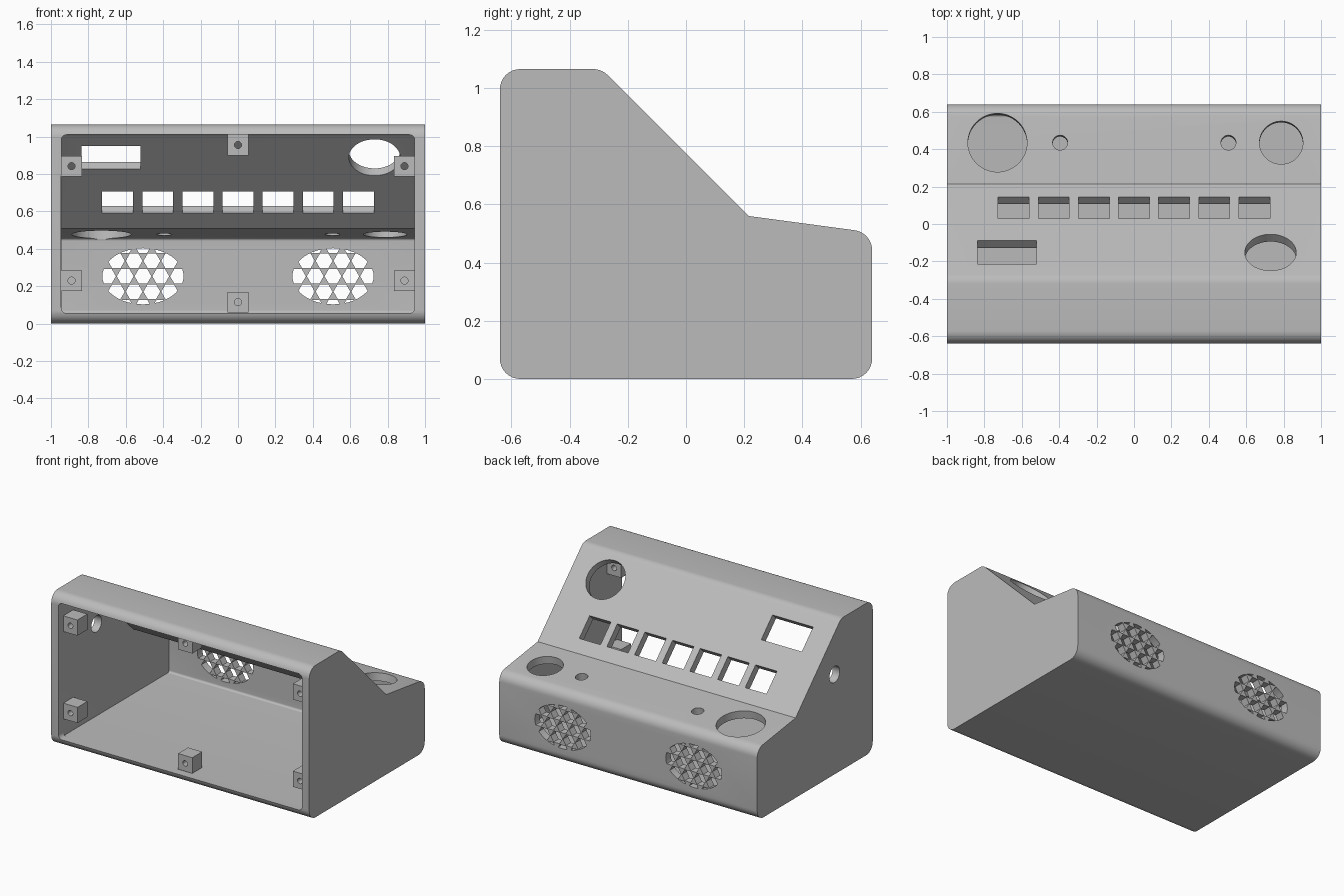
import bpy, bmesh, math
from mathutils import Matrix, Vector

if "Cube" in bpy.data.objects:
    bpy.data.objects.remove(bpy.data.objects["Cube"])

WALL = 0.055
grey = bpy.data.materials.new("case_grey")
grey.use_nodes = True
GREY = (0.5, 0.5, 0.5, 1)
grey.diffuse_color = GREY
grey.node_tree.nodes["Principled BSDF"].inputs["Base Color"].default_value = GREY


def fillet(corners, steps=8):
    """Outline from (u, v, radius) corners, with arcs where radius > 0."""
    out = []
    for i, (u, v, r) in enumerate(corners):
        p = Vector((u, v))
        if r == 0:
            out.append(p)
            continue
        a = (Vector(corners[i - 1][:2]) - p).normalized()
        b = (Vector(corners[(i + 1) % len(corners)][:2]) - p).normalized()
        half = a.angle(b) / 2
        centre = p + (a + b).normalized() * r / math.sin(half)
        start = p + a * r / math.tan(half) - centre
        end = p + b * r / math.tan(half) - centre
        turn = math.atan2(start.x * end.y - start.y * end.x, start.dot(end))
        for k in range(steps + 1):
            out.append(centre + Matrix.Rotation(turn * k / steps, 2) @ start)
    return out


def ellipse(a, b, n=48, shift=0):
    return [Vector((a * math.cos(math.tau * k / n), b * math.sin(math.tau * k / n)))
            for k in range(n)]


def rect(w, h, r=0):
    return fillet([(-w / 2, -h / 2, r), (w / 2, -h / 2, r), (w / 2, h / 2, r), (-w / 2, h / 2, r)])


def prism(bm, outline, depth, matrix):
    """Extrude an outline by depth, centred on its own plane, then place it."""
    low = [bm.verts.new(matrix @ Vector((p.x, p.y, -depth / 2))) for p in outline]
    high = [bm.verts.new(matrix @ Vector((p.x, p.y, depth / 2))) for p in outline]
    bm.faces.new(low[::-1])
    bm.faces.new(high)
    n = len(low)
    for i in range(n):
        bm.faces.new((low[i], low[(i + 1) % n], high[(i + 1) % n], high[i]))


def make(name, shapes):
    bm = bmesh.new()
    for shape in shapes:
        prism(bm, *shape)
    bmesh.ops.recalc_face_normals(bm, faces=bm.faces)
    mesh = bpy.data.meshes.new(name)
    bm.to_mesh(mesh)
    bm.free()
    mesh.materials.append(grey)
    obj = bpy.data.objects.new(name, mesh)
    bpy.context.collection.objects.link(obj)
    return obj


def combine(obj, cutter, operation="DIFFERENCE"):
    """Apply a boolean and drop the cutter."""
    mod = obj.modifiers.new("cut", "BOOLEAN")
    mod.operation, mod.solver, mod.object = operation, "EXACT", cutter
    bpy.context.view_layer.update()
    graph = bpy.context.evaluated_depsgraph_get()
    mesh = bpy.data.meshes.new_from_object(obj.evaluated_get(graph))
    obj.modifiers.clear()
    obj.data = mesh
    bpy.data.objects.remove(cutter)


def smooth(obj):
    bpy.ops.object.select_all(action="DESELECT")
    obj.select_set(True)
    bpy.context.view_layer.objects.active = obj
    bpy.ops.object.shade_smooth_by_angle(angle=math.radians(30))


def tilted(x, y, z, degrees):
    return Matrix.Translation((x, y, z)) @ Matrix.Rotation(math.radians(degrees), 4, "X")


def on_slope(x, y):
    return tilted(x, y, 0.775 - y, -45)


def on_deck(x, y):
    return tilted(x, y, 0.56 - 0.133 * (y - 0.215), -7.6)


# Side profile swept along x, hollowed by an inset profile and a front opening
along_x = Matrix(((0, 0, 1, 0), (1, 0, 0, 0), (0, 1, 0, 0), (0, 0, 0, 1)))
R, r = 0.07, 0.015
outer = fillet([(-0.64, 0, R), (0.64, 0, R), (0.64, 0.503, R), (0.215, 0.56, 0),
                (-0.29, 1.065, R), (-0.64, 1.065, R)])
inner = fillet([(-0.585, WALL, 0), (0.585, WALL, r), (0.585, 0.455, r), (0.189, 0.508, 0),
                (-0.313, 1.01, r), (-0.585, 1.01, 0)])
case = make("case_shell", [(outer, 2, along_x)])
combine(case, make("cavity", [(inner, 1.89, along_x)]))
combine(case, make("front_opening", [(rect(1.89, 0.955, 0.03), 0.2, tilted(0, -0.68, 0.5325, -90))]))

# Slope cutouts: display window, round gauge hole and a row of seven buttons
D = 0.16
holes = [(rect(0.315, 0.177), D, on_slope(-0.678, -0.152)),
         (ellipse(0.1375, 0.1375), D, on_slope(0.73, -0.152))]
holes += [(rect(0.165, 0.163), D, on_slope(0.2145 * i, 0.088)) for i in range(-3, 4)]
# Deck holes: large and small rounds
holes += [(ellipse(rad, rad), D, on_deck(x, 0.435))
          for x, rad in ((-0.73, 0.158), (-0.395, 0.04), (0.505, 0.04), (0.787, 0.116))]
# Cable hole in one side wall
holes.append((ellipse(0.057, 0.057), D,
              Matrix.Translation((-0.97, -0.217, 0.70)) @ Matrix.Rotation(math.pi / 2, 4, "Y")))
combine(case, make("cutouts", holes))

# Speaker grilles: hexagon lattice trimmed to an oval
STEP = 0.095
for sx in (-1, 1):
    cells = []
    for row in range(-3, 4):
        for col in range(-4, 5):
            u, v = (col + 0.5 * (row % 2)) * STEP, row * STEP * 0.866
            if math.hypot(u / 0.25, v / 0.19) < 1.1:
                cells.append((ellipse(0.045, 0.045, 6), D,
                              tilted(sx * 0.508 + u, 0.61, 0.253 + v, -90)))
    grille = make("grille_cells", cells)
    combine(grille, make("oval", [(ellipse(0.217, 0.15), 0.3, tilted(sx * 0.508, 0.61, 0.253, -90))]),
            "INTERSECT")
    combine(case, grille)
smooth(case)

# Screw posts around the opening, each with a through hole
S = 0.11
posts = {"top_post": (0, 0.955), "bottom_post": (0, 0.115)}
for side, sx in (("left", 1), ("right", -1)):
    posts[side + "_upper_post"] = (sx * 0.89, 0.842)
    posts[side + "_lower_post"] = (sx * 0.89, 0.23)
for name, (x, z) in posts.items():
    place = tilted(x, -0.53, z, -90)
    post = make(name, [(rect(S, S), S, place)])
    combine(post, make("screw_hole", [(ellipse(0.019, 0.019, 24), 0.3, place)]))
    smooth(post)
